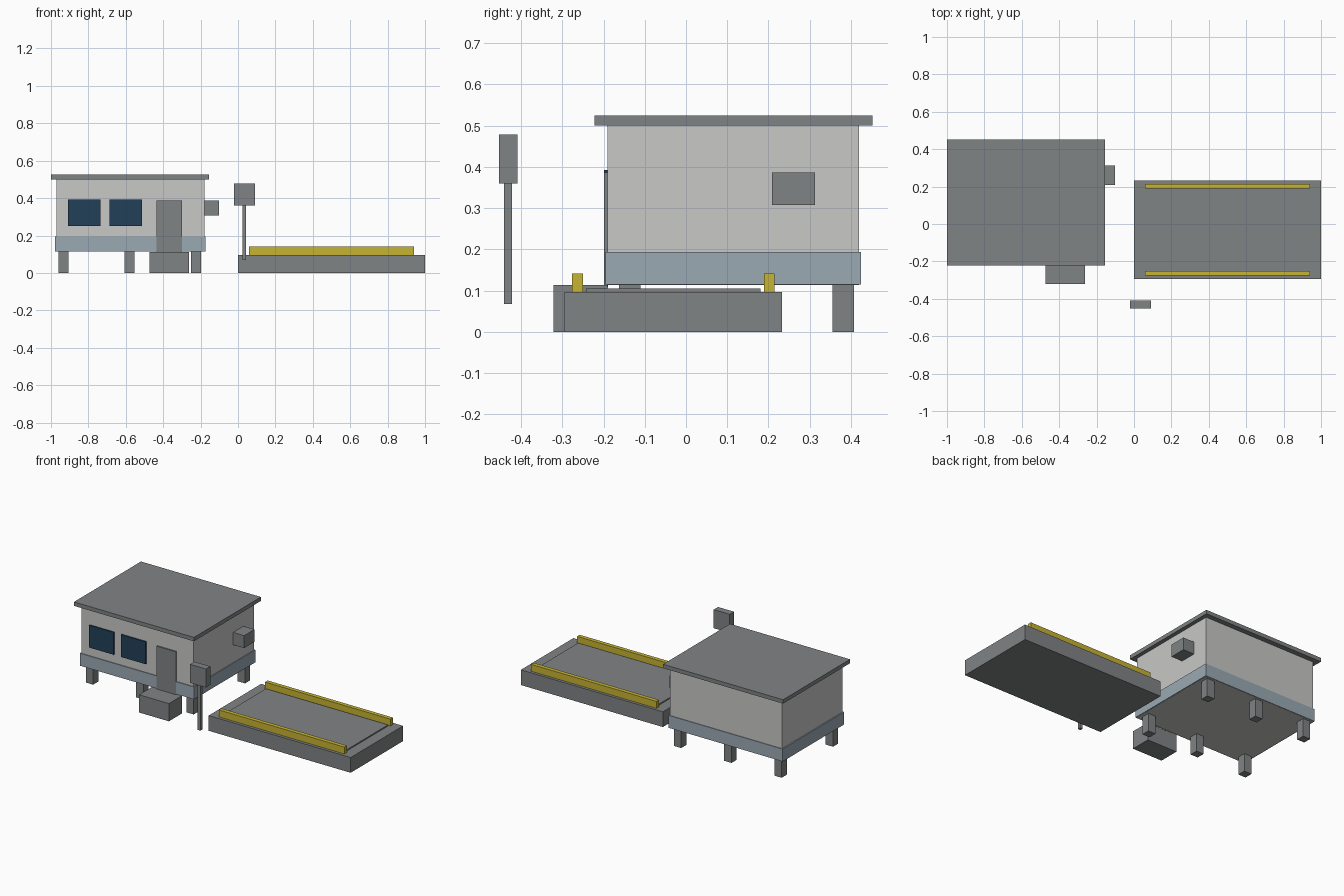
import bpy
import bmesh

old = bpy.data.objects.get("Cube")
if old:
    bpy.data.objects.remove(old, do_unlink=True)


def material(name, r, g, b):
    m = bpy.data.materials.new(name)
    m.use_nodes = True
    m.diffuse_color = (r, g, b, 1)
    node = next(n for n in m.node_tree.nodes if n.type == 'BSDF_PRINCIPLED')
    node.inputs["Base Color"].default_value = (r, g, b, 1)
    return m


grey = material("steel grey", 0.216, 0.227, 0.231)
wall = material("wall light grey", 0.578, 0.578, 0.57)
blue = material("pale blue band", 0.328, 0.402, 0.456)
yellow = material("safety yellow", 0.57, 0.456, 0.033)
glass = material("dark window blue", 0.016, 0.051, 0.098)


def box(name, mat, x, y, z):
    """Axis-aligned box spanning the given (low, high) ranges."""
    size = [r[1] - r[0] for r in (x, y, z)]
    mesh = bpy.data.meshes.new(name)
    bm = bmesh.new()
    bmesh.ops.create_cube(bm, size=1)
    bmesh.ops.scale(bm, vec=size, verts=bm.verts)
    bm.to_mesh(mesh)
    bm.free()
    mesh.materials.append(mat)
    obj = bpy.data.objects.new(name, mesh)
    obj.location = [(r[0] + r[1]) / 2 for r in (x, y, z)]
    bpy.context.collection.objects.link(obj)
    return obj


# Cabin shell
box("cabin_walls", wall, (-0.97, -0.18), (-0.19, 0.42), (0.114, 0.5))
box("cabin_base_band", blue, (-0.978, -0.174), (-0.195, 0.424), (0.115, 0.194))
box("cabin_roof", grey, (-1, -0.155), (-0.222, 0.452), (0.5, 0.525))

# Support legs in a grid of three by two
for column, x in zip(("right", "middle", "left"), (-0.933, -0.58, -0.225)):
    for row, y in (("front", -0.136), ("back", 0.381)):
        box(f"{row}_{column}_leg", grey, (x - 0.026, x + 0.026),
            (y - 0.026, y + 0.026), (0, 0.115))

# Door, step, windows and wall unit
box("door", grey, (-0.435, -0.299), (-0.199, -0.189), (0.108, 0.386))
box("door_step", grey, (-0.472, -0.262), (-0.321, -0.19), (0, 0.113))
for side, x in (("right", -0.91), ("left", -0.686)):
    box(f"{side}_window", glass, (x, x + 0.174), (-0.199, -0.189), (0.25, 0.392))
box("wall_unit", grey, (-0.182, -0.102), (0.208, 0.313), (0.307, 0.386))

# Post with box on top
box("post", grey, (0.025, 0.044), (-0.441, -0.422), (0.068, 0.37))
box("post_box", grey, (-0.021, 0.091), (-0.453, -0.409), (0.36, 0.478))

# Weighing platform with deck plate and guard rails
box("platform", grey, (0, 1), (-0.295, 0.233), (0, 0.097))
box("deck_plate", grey, (0.07, 0.93), (-0.243, 0.181), (0.09, 0.105))
for side, y in (("front", -0.263), ("back", 0.202)):
    box(f"{side}_guard_rail", yellow, (0.058, 0.942),
        (y - 0.013, y + 0.013), (0.096, 0.141))
